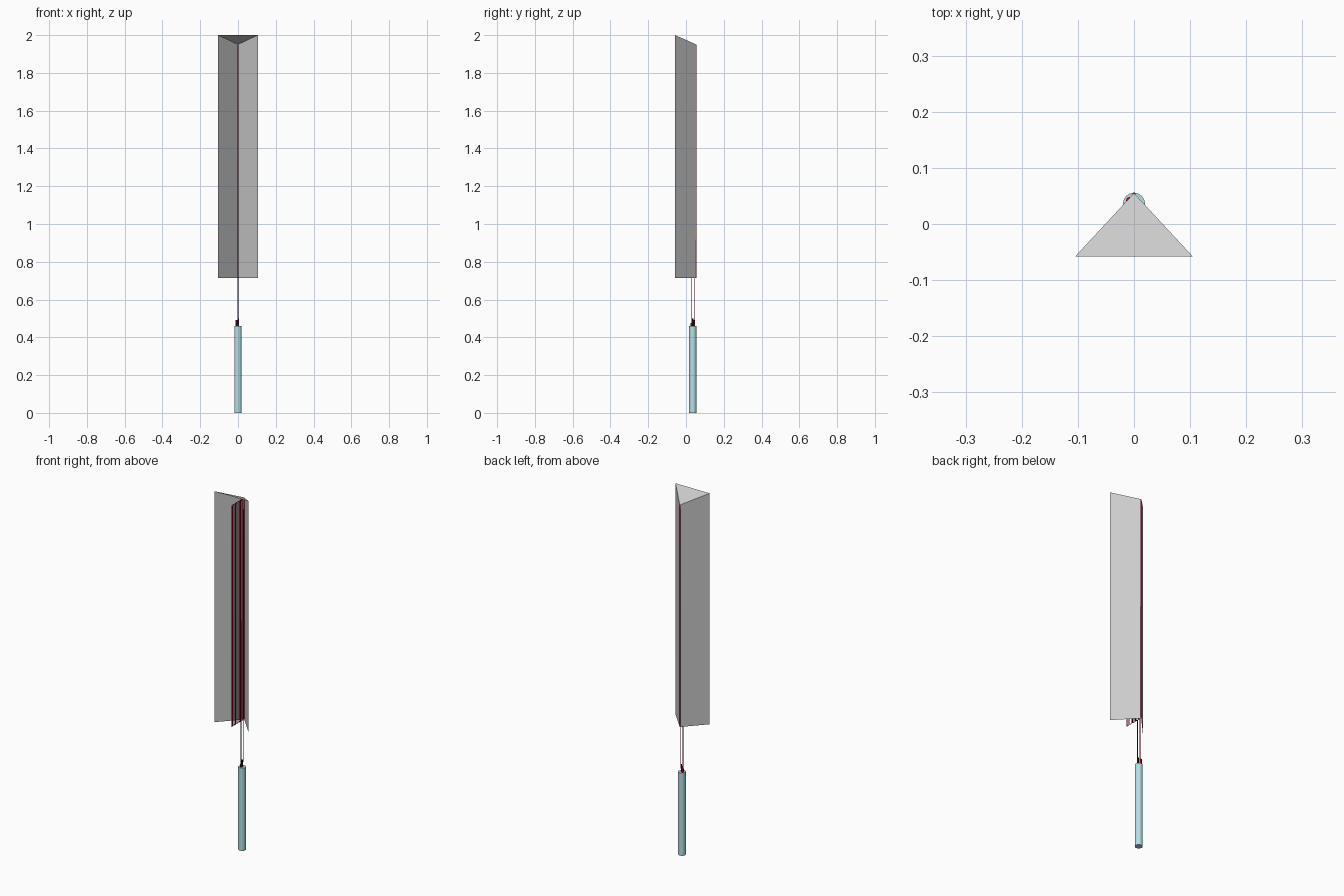
import bpy, bmesh, math

if "Cube" in bpy.data.objects:
    bpy.data.objects.remove(bpy.data.objects["Cube"])

def mat(name, col):
    m = bpy.data.materials.new(name)
    m.diffuse_color = (*col, 1)
    m.use_nodes = True
    m.node_tree.nodes["Principled BSDF"].inputs["Base Color"].default_value = m.diffuse_color
    return m

RED, BLACK = mat("red", (0.45, 0.0, 0.02)), mat("black", (0.02, 0.02, 0.02))
BLUE = mat("pale_blue", (0.45, 0.75, 0.78))

def mesh(name, verts, faces):
    me = bpy.data.meshes.new(name)
    me.from_pydata(verts, [], faces)
    ob = bpy.data.objects.new(name, me)
    bpy.context.collection.objects.link(ob)
    return ob

def wire(name, pts, r, m):
    cu = bpy.data.curves.new(name, 'CURVE')
    cu.dimensions = '3D'
    cu.bevel_depth, cu.bevel_resolution = r, 1
    cu.use_fill_caps = True
    sp = cu.splines.new('POLY')
    sp.points.add(len(pts) - 1)
    for p, c in zip(sp.points, pts):
        p.co = (*c, 1)
    ob = bpy.data.objects.new(name, cu)
    bpy.context.collection.objects.link(ob)
    cu.materials.append(m)
    return ob

def cyl(name, r, z0, z1, x, y, m, n=32):
    bpy.ops.mesh.primitive_cylinder_add(vertices=n, radius=r, depth=z1 - z0,
                                        location=(x, y, (z0 + z1) / 2))
    ob = bpy.context.object
    ob.name = name
    ob.data.materials.append(m)
    bpy.ops.object.shade_smooth_by_angle()
    return ob

# V-shaped sheet reflector, open in front and below, with sloping lid
W, YF, YB, Z0 = 0.105, -0.058, 0.055, 0.715
top = [(-W, YF, 2), (0, YB, 1.95), (W, YF, 2)]
mesh("reflector", top + [(x, y, Z0) for x, y, z in top],
     [(0, 1, 4, 3), (1, 2, 5, 4), (0, 2, 1)])

# Wire running up and down in the middle plane
R, N, ZT = 0.0025, 11, 1.95
pitch = (YB + 0.053) / (N - 1)
pts = []
for i in range(N):
    y = YB - 0.001 - i * pitch
    ends = [(0, y, Z0 + 0.003), (0, y, ZT - 0.003)]
    pts += ends if i % 2 == 0 else ends[::-1]
wire("wire_array", pts, R, RED)

# Feed wires down to the battery column
TY = 0.036
wire("red_feed", [(0, 0.046, Z0 + 0.003), (0, 0.046, 0.485), (-0.008, 0.042, 0.475)], 0.002, RED)
wire("black_feed", [(0, 0.027, Z0 + 0.003), (0, 0.027, 0.458)], 0.002, BLACK)

# Four stacked cells
for i in range(4):
    cyl(f"cell_{i + 1}", 0.0195, i * 0.115, (i + 1) * 0.115, 0, TY, BLUE)

# Terminals
cyl("red_terminal", 0.006, 0.46, 0.492, -0.008, 0.042, RED, 12)
cyl("red_clip", 0.005, 0.46, 0.475, -0.002, 0.030, RED, 12)
cyl("black_terminal", 0.003, 0.46, 0.5, 0.003, 0.036, BLACK, 12)
